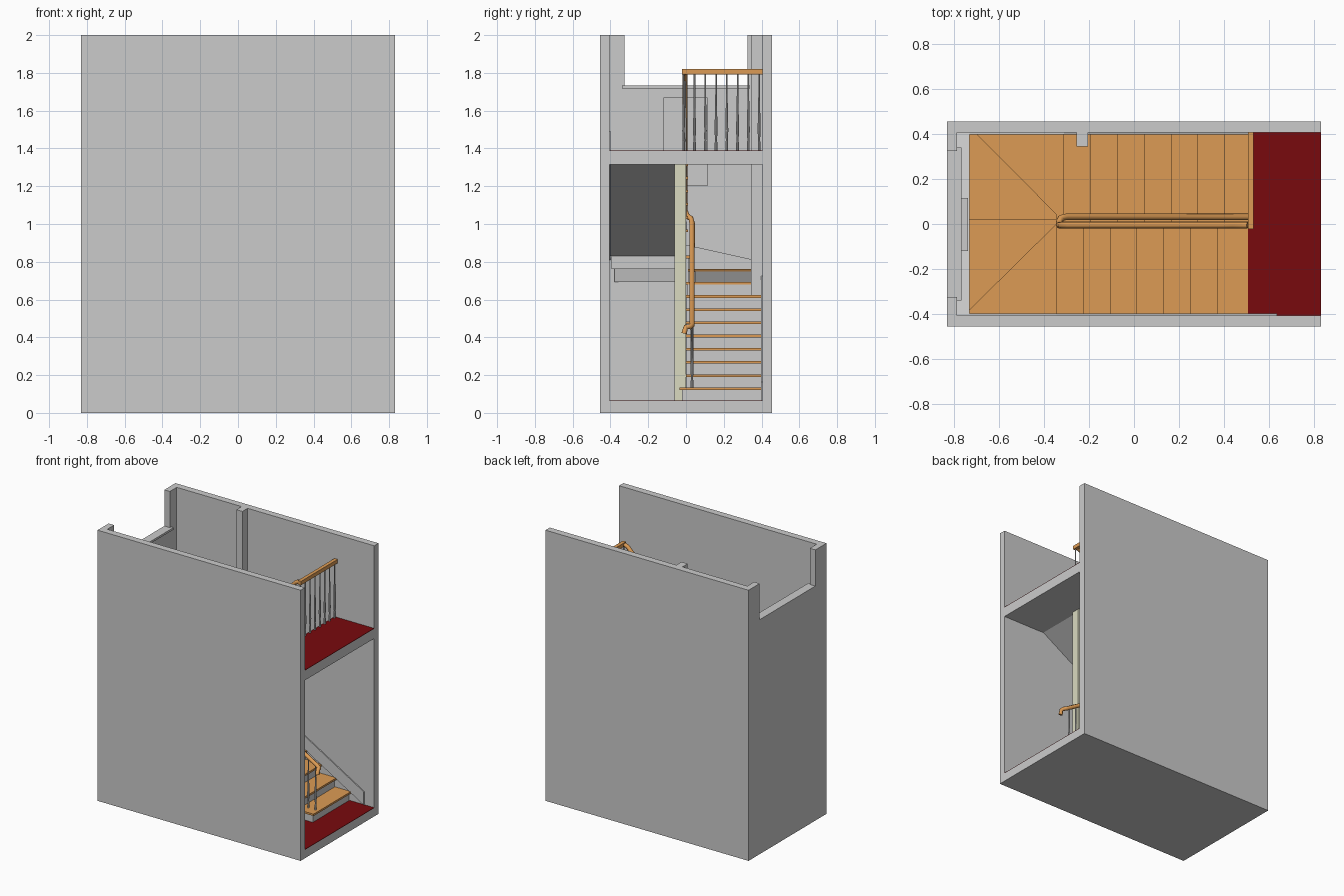
import bpy, bmesh
from mathutils import Vector

if "Cube" in bpy.data.objects:
    bpy.data.objects.remove(bpy.data.objects["Cube"])

def material(name, rgb):
    m = bpy.data.materials.new(name)
    m.diffuse_color = (*rgb, 1)
    m.use_nodes = True
    m.node_tree.nodes["Principled BSDF"].inputs["Base Color"].default_value = m.diffuse_color
    return m

WOOD = material("wood", (0.72, 0.33, 0.09))
CARPET = material("carpet", (0.19, 0.003, 0.004))
CREAM = material("cream", (0.70, 0.70, 0.53))

def prism(name, pts, axis, a, b, mat=None):
    """Extrude a 2D outline along an axis from a to b."""
    place = {'x': lambda p: (a, p[0], p[1]),
             'y': lambda p: (p[0], a, p[1]),
             'z': lambda p: (p[0], p[1], a)}[axis]
    bm = bmesh.new()
    face = bm.faces.new([bm.verts.new(place(p)) for p in pts])
    ext = bmesh.ops.extrude_face_region(bm, geom=[face])
    shift = Vector([(b - a) if c == axis else 0 for c in 'xyz'])
    bmesh.ops.translate(bm, vec=shift,
                        verts=[v for v in ext['geom'] if isinstance(v, bmesh.types.BMVert)])
    bmesh.ops.recalc_face_normals(bm, faces=bm.faces)
    me = bpy.data.meshes.new(name)
    bm.to_mesh(me)
    bm.free()
    if mat:
        me.materials.append(mat)
    ob = bpy.data.objects.new(name, me)
    bpy.context.collection.objects.link(ob)
    return ob

def box(name, x0, x1, y0, y1, z0, z1, mat=None):
    return prism(name, [(x0, y0), (x1, y0), (x1, y1), (x0, y1)], 'z', z0, z1, mat)

def rail(name, pts, r=0.0145):
    cu = bpy.data.curves.new(name, 'CURVE')
    cu.dimensions = '3D'
    cu.bevel_depth, cu.bevel_resolution, cu.use_fill_caps = r, 2, True
    sp = cu.splines.new('POLY')
    sp.points.add(len(pts) - 1)
    for p, co in zip(sp.points, pts):
        p.co = (*co, 1)
    cu.materials.append(WOOD)
    ob = bpy.data.objects.new(name, cu)
    bpy.context.collection.objects.link(ob)

def baluster(name, x, y, z0, z1):
    """Turned spindle: thick foot, slim tapering shaft."""
    bm = bmesh.new()
    h = z1 - z0
    prof = [(0.007, 0), (0.007, 0.1), (0.005, 0.13), (0.008, 0.25), (0.004, 0.75), (0.004, 1)]
    for (r0, t0), (r1, t1) in zip(prof, prof[1:]):
        geo = bmesh.ops.create_cone(bm, segments=8, radius1=r0, radius2=r1, depth=(t1 - t0) * h)
        bmesh.ops.translate(bm, verts=geo['verts'], vec=(x, y, z0 + (t0 + t1) / 2 * h))
    me = bpy.data.meshes.new(name)
    bm.to_mesh(me)
    bm.free()
    bpy.context.collection.objects.link(bpy.data.objects.new(name, me))

FLOOR, RISE, GO, T = 0.065, 1.325 / 19, 0.119, 0.014
SLOPE = RISE / GO
top = lambda k: FLOOR + RISE * k

# outer shell
box("floor_slab", -0.83, 0.83, -0.455, 0.455, 0, FLOOR - 0.003)
box("floor_carpet", -0.73, 0.83, -0.405, 0.405, FLOOR - 0.003, FLOOR, CARPET)
box("front_wall", -0.83, 0.83, -0.455, -0.405, 0, 2)
box("back_wall", -0.83, 0.83, 0.405, 0.455, 0, 2)
prism("window_wall", [(-0.405, 0), (0.405, 0), (0.405, 2), (0.325, 2), (0.325, 1.72),
                      (-0.325, 1.72), (-0.325, 2), (-0.405, 2)], 'x', -0.83, -0.785)
box("window_sill", -0.83, -0.765, -0.34, 0.34, 1.718, 1.733)
box("radiator", -0.785, -0.737, -0.12, 0.115, 1.2, 1.67)
prism("lower_lining_wall", [(-0.405, FLOOR), (0.405, FLOOR), (0.405, 0.80), (-0.405, 0.98)],
      'x', -0.785, -0.73)
box("wall_pier", -0.255, -0.205, 0.345, 0.405, FLOOR, 2)

# upper landing
box("landing_slab", 0.505, 0.83, -0.405, 0.405, 1.315, 1.387)
box("landing_carpet", 0.505, 0.83, -0.405, 0.405, 1.387, 1.39, CARPET)

# lower flight, treads 1 to 8, climbing towards -x
X1 = 0.642
steps = [(X1 - 0.015, FLOOR)]
for k in range(1, 9):
    x = X1 - GO * (k - 1)
    y0 = -0.035 if k == 1 else 0.0
    box(f"lower_tread_{k}", x - GO - 0.012, x, y0, 0.402, top(k) - T, top(k), WOOD)
    steps += [(x - 0.015, top(k) - T), (x - 0.015 - GO, top(k) - T)]
XE = X1 - 8 * GO
steps += [(XE - 0.015, top(8) - 0.10), (X1 - 0.16, FLOOR)]
prism("lower_flight_carcass", steps, 'y', 0.002, 0.403)
box("first_step_riser", X1 - 0.12, X1 - 0.015, -0.022, 0.01, FLOOR, top(1) - T)

# four winders around the turn
winders = {
    9: [(-0.31, 0.0), (-0.31, 0.402), (-0.72, 0.402), (-0.362, 0.044), (-0.345, 0.0)],
    10: [(-0.345, 0.045), (-0.70, 0.402), (-0.73, 0.402), (-0.73, 0.01), (-0.345, 0.01)],
    11: [(-0.345, 0.022), (-0.73, 0.022), (-0.73, -0.395), (-0.345, -0.012)],
    12: [(-0.345, 0.0), (-0.73, -0.38), (-0.73, -0.402), (-0.33, -0.402), (-0.33, 0.0)],
}
for k, pts in winders.items():
    prism(f"winder_tread_{k}", pts, 'z', top(k) - T, top(k), WOOD)
    cx, cy = sum(p[0] for p in pts) / len(pts), sum(p[1] for p in pts) / len(pts)
    inner = [(cx + (x - cx) * 0.95, cy + (y - cy) * 0.95) for x, y in pts]
    prism(f"winder_riser_{k}", inner, 'z', top(k) - 0.14, top(k) - T)

# upper flight, treads 13 to 19, climbing towards +x
X13 = -0.345
steps = [(X13 + 0.015, 0.83)]
for k in range(13, 20):
    x = X13 + GO * (k - 13)
    end = 0.505 if k == 19 else x + GO + 0.012
    box(f"upper_tread_{k}", x, end, -0.402, 0.01, top(k) - T, top(k), WOOD)
    steps += [(x + 0.015, top(k) - T), (min(x + 0.015 + GO, 0.505), top(k) - T)]
steps += [(0.505, 1.315), (0.48, 1.315)]
prism("upper_flight_carcass", steps, 'y', -0.403, 0.0)
box("landing_edge_board", 0.37, 0.505, 0.0, 0.01, 1.32, 1.376)

# cream partition below the upper flight
prism("partition_wall", [(X13, FLOOR), (0.505, FLOOR), (0.505, 1.316), (0.478, 1.316), (X13, 0.832)],
      'y', -0.06, 0.001, CREAM)

# wall strings
def string(name, line, y0, y1, drop):
    prism(name, line + [(x, z - drop) for x, z in reversed(line)], 'y', y0, y1)

string("back_wall_string", [(0.75, 0.163), (-0.31, 0.785), (-0.73, 0.80)], 0.397, 0.405, 0.098)
string("front_wall_string", [(-0.73, 0.98), (X13, 1.07), (0.37, 1.49), (0.635, 1.49)],
       -0.405, -0.397, 0.10)
string("front_string_infill", [(-0.73, 0.89), (X13, 0.98), (0.37, 1.40), (0.50, 1.40)],
       -0.405, -0.399, 0.08)

# handrails
YL, YU, H = 0.032, -0.005, 0.32
low = lambda x: top(1) + (X1 - x) * SLOPE + H
up = lambda x: top(13) + (x - X13) * SLOPE + H
rail("lower_handrail", [(0.655, -0.01, 0.42), (0.655, 0.0, 0.455), (0.65, 0.02, low(0.64)),
                        (0.625, YL, low(0.625)), (-0.30, YL, low(-0.30)), (-0.325, 0.026, 1.03),
                        (-0.332, 0.008, 1.04), (-0.332, YU, 1.07), (-0.332, YU, 1.24),
                        (-0.322, YU, 1.29), (-0.29, YU, up(-0.29)), (0.40, YU, up(0.40)),
                        (0.445, YU, up(0.445) + 0.005), (0.48, YU, 1.795),
                        (0.505, YU, 1.805)])
box("landing_handrail", 0.505, 0.531, -0.022, 0.405, 1.792, 1.82, WOOD)

# balusters, two per tread
for k in range(1, 9):
    for f in (0.25, 0.75):
        x = X1 - GO * (k - 1 + f)
        baluster(f"lower_baluster_{k}", x, YL, top(k), low(x))
for k in range(13, 20):
    for f in (0.25, 0.75):
        x = X13 + GO * (k - 13 + f)
        baluster(f"upper_baluster_{k}", x, YU, top(k), up(x))
for i in range(8):
    baluster(f"landing_baluster_{i}", 0.518, -0.012 + i * 0.057, 1.39, 1.795)
